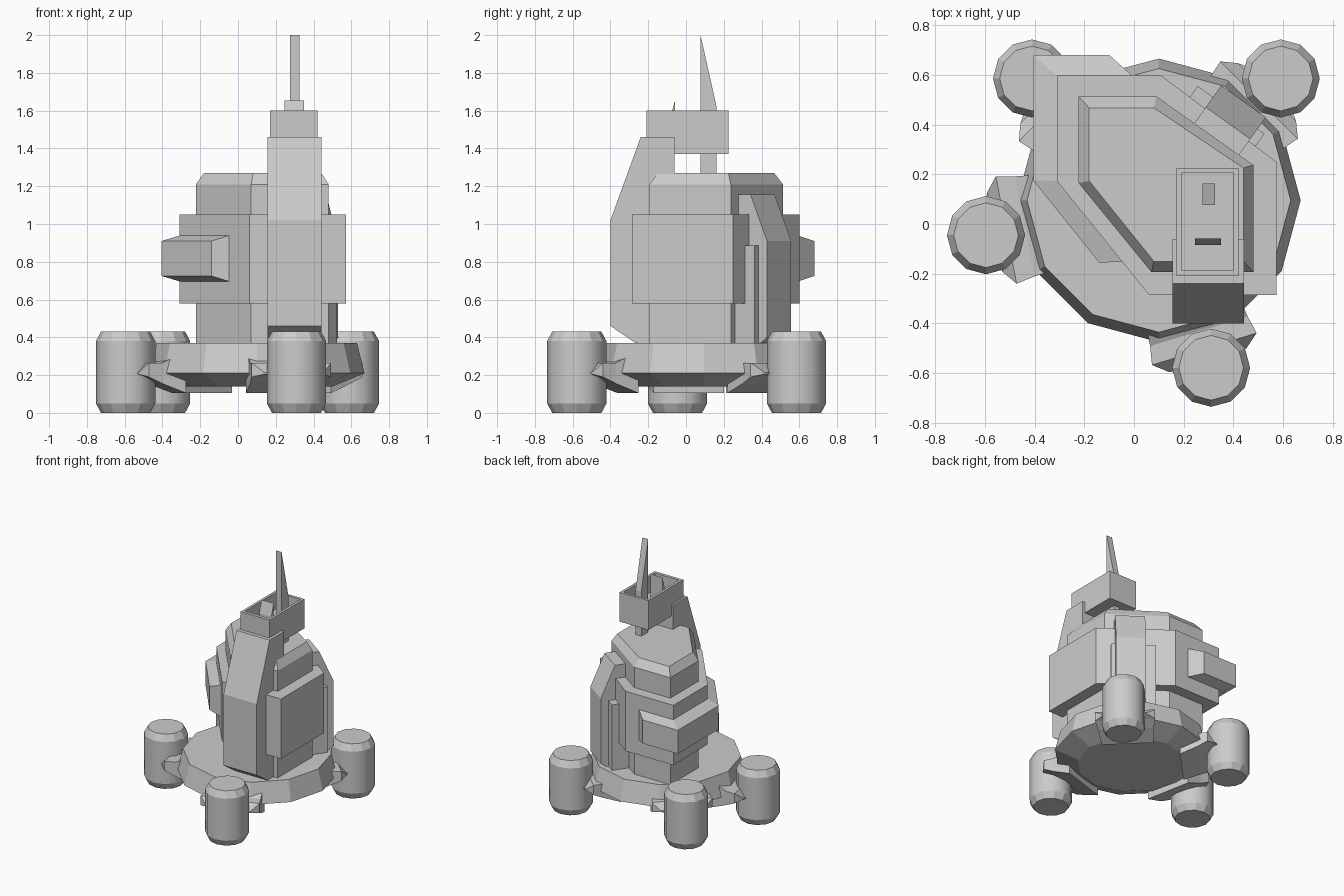
import bpy, bmesh
from math import cos, sin, pi, radians
from mathutils import Vector

if "Cube" in bpy.data.objects:
    bpy.data.objects.remove(bpy.data.objects["Cube"])


def loft(name, rings):
    """Skin a list of equal-length point rings and cap both ends."""
    bm = bmesh.new()
    vs = [[bm.verts.new(p) for p in r] for r in rings]
    n = len(rings[0])
    for a, b in zip(vs, vs[1:]):
        for i in range(n):
            j = (i + 1) % n
            bm.faces.new((a[i], a[j], b[j], b[i]))
    bm.faces.new(vs[0])
    bm.faces.new(vs[-1])
    bmesh.ops.recalc_face_normals(bm, faces=bm.faces)
    me = bpy.data.meshes.new(name)
    bm.to_mesh(me)
    bm.free()
    ob = bpy.data.objects.new(name, me)
    bpy.context.collection.objects.link(ob)
    return ob


def at(outline, z):
    return [(x, y, z) for x, y in outline]


def rect(x0, x1, y0, y1, z):
    return [(x0, y0, z), (x1, y0, z), (x1, y1, z), (x0, y1, z)]


def lathe(name, cx, cy, profile, n=12):
    return loft(name, [[(cx + r * cos(2 * pi * i / n), cy + r * sin(2 * pi * i / n), z)
                        for i in range(n)] for r, z in profile])


def slab_x(name, x0, x1, yz):
    return loft(name, [[(x, y, z) for y, z in yz] for x in (x0, x1)])


CX, CY = 0.10, 0.095

# Twelve-sided base platform
lathe("base_platform", CX, CY, [(0.40, 0.14), (0.57, 0.21), (0.53, 0.37)])

# Four pods, each joined to the platform by a tapering bracket
pods = [(0.59, 0.585, 45, -0.055), (-0.41, 0.585, 136, -0.055),
        (-0.595, -0.045, 191, 0), (0.31, -0.578, -73, 0)]
# bracket sections: radius, half width, bottom z, top z
sections = [(0.42, 0.19, 0.105, 0.325), (0.55, 0.205, 0.155, 0.265),
            (0.625, 0.22, 0.19, 0.265), (0.67, 0.165, 0.205, 0.215),
            (0.71, 0.08, 0.205, 0.215)]
for k, (px, py, ang, shift) in enumerate(pods):
    pod = lathe(f"pod_{k + 1}", px, py,
                [(0.13, 0), (0.157, 0.05), (0.157, 0.38), (0.13, 0.43)])
    for f in pod.data.polygons:
        f.use_smooth = abs(f.normal.z) < 0.1
    d = Vector((cos(radians(ang)), sin(radians(ang)), 0))
    s = Vector((-d.y, d.x, 0))
    rings = []
    for r, w, z0, z1 in sections:
        c = Vector((CX, CY, 0)) + d * (r + shift)
        rings.append([c + s * a + Vector((0, 0, z))
                      for a, z in ((-w, z0), (w, z0), (w, z1), (-w, z1))])
    loft(f"pod_bracket_{k + 1}", rings)

# Six-sided main hull with bevelled roof
hull = [(-0.223, 0.513), (0.09, 0.513), (0.48, 0.237), (0.48, -0.193), (0.07, -0.193), (-0.223, 0.165)]
roof = [(-0.18, 0.467), (0.08, 0.467), (0.44, 0.225), (0.44, -0.15), (0.08, -0.15), (-0.18, 0.173)]
loft("main_hull", [at(hull, 0.36), at(hull, 1.21), at(roof, 1.27)])

# Wider band around the hull
band = [(-0.31, 0.60), (0.105, 0.60), (0.573, 0.25), (0.573, -0.285), (0.06, -0.285), (-0.31, 0.173)]
loft("hull_band", [at(band, 0.58), at(band, 1.05)])

# Tapered ledge wrapping the left side of the band
root = [(0.0, 0.59), (-0.305, 0.59), (-0.305, 0.173), (-0.045, -0.152)]
rim = [(-0.10, 0.68), (-0.405, 0.68), (-0.405, 0.175), (-0.14, -0.155)]
loft("side_ledge", [[(*a, 0.695), (*b, 0.725), (*b, 0.91), (*a, 0.94)]
                    for a, b in zip(root, rim)])

# Front tower
slab_x("front_tower", 0.155, 0.443,
       [(-0.26, 0.365), (-0.40, 0.46), (-0.40, 1.02), (-0.24, 1.46), (-0.06, 1.46), (-0.06, 0.365)])

# Open-topped lookout box
loft("lookout_box", [rect(0.17, 0.42, -0.21, 0.225, 1.37), rect(0.17, 0.42, -0.21, 0.225, 1.60),
                     rect(0.19, 0.40, -0.185, 0.205, 1.60), rect(0.19, 0.40, -0.185, 0.205, 1.47)])

# Spire running down through the box, and the short spike beside it
slab_x("spire", 0.275, 0.325, [(0.077, 1.25), (0.077, 2.0), (0.162, 1.62), (0.162, 1.25)])
slab_x("short_spike", 0.245, 0.35, [(-0.058, 1.45), (-0.058, 1.655), (-0.085, 1.56), (-0.085, 1.45)])

# Buttress and backing plate on the diagonal rear-right wall
t = Vector((0.814, -0.581, 0))
n = Vector((0.581, 0.814, 0))


def wall_part(name, mid, half, nz):
    loft(name, [[t * a + n * d + Vector((0, 0, z)) for d, z in nz]
                for a in (mid - half, mid + half)])


wall_part("rear_buttress", 0.072, 0.11,
          [(0.44, 0.365), (0.61, 0.365), (0.657, 0.40), (0.657, 0.91), (0.55, 1.155), (0.44, 1.155)])
wall_part("rear_backing_plate", 0.051, 0.165,
          [(0.44, 0.365), (0.60, 0.365), (0.60, 0.885), (0.44, 0.885)])
